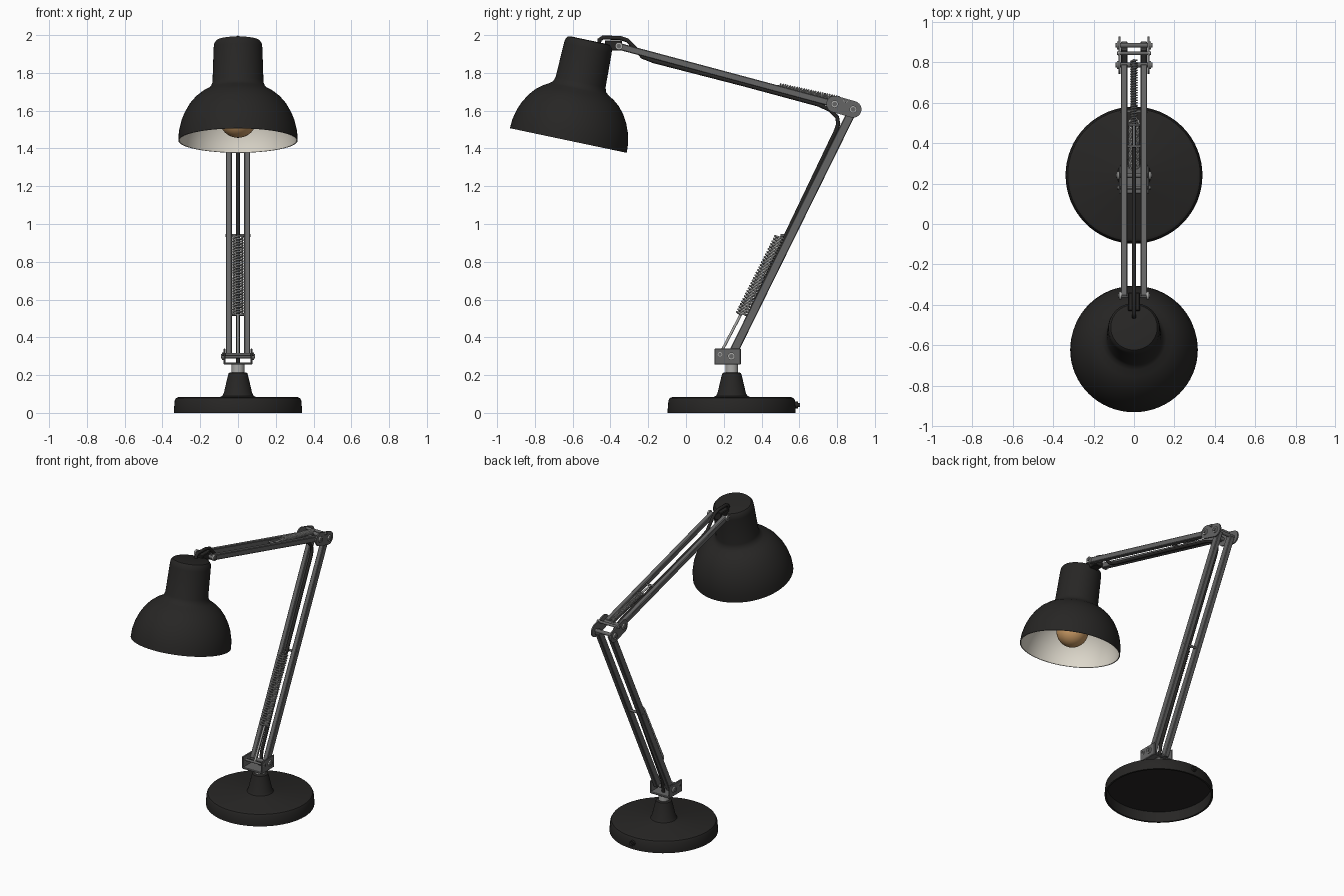
import bpy, bmesh, math
from mathutils import Vector, Matrix

if "Cube" in bpy.data.objects:
    bpy.data.objects.remove(bpy.data.objects["Cube"])


def material(name, c):
    m = bpy.data.materials.new(name)
    m.diffuse_color = (*c, 1)
    m.use_nodes = True
    m.node_tree.nodes["Principled BSDF"].inputs["Base Color"].default_value = m.diffuse_color
    return m


BLACK = material("black_enamel", (0.02, 0.019, 0.018))
STEEL = material("dark_steel", (0.13, 0.13, 0.13))
LIGHT = material("bright_steel", (0.4, 0.4, 0.39))
CREAM = material("cream_lining", (0.75, 0.71, 0.62))
AMBER = material("amber_glass", (0.6, 0.33, 0.13))


def finish(ob, mat, smooth=True):
    ob.data.materials.append(mat)
    if smooth:
        bpy.ops.object.select_all(action='DESELECT')
        ob.select_set(True)
        bpy.context.view_layer.objects.active = ob
        bpy.ops.object.shade_smooth_by_angle(angle=math.radians(35))
    return ob


def from_bmesh(name, bm, mat, smooth=True):
    bmesh.ops.recalc_face_normals(bm, faces=bm.faces)
    me = bpy.data.meshes.new(name)
    bm.to_mesh(me)
    bm.free()
    ob = bpy.data.objects.new(name, me)
    bpy.context.collection.objects.link(ob)
    return finish(ob, mat, smooth)


def lathe(name, profile, mat, matrix, n=48):
    bm = bmesh.new()
    vs = [bm.verts.new((r, 0, z)) for r, z in profile]
    es = [bm.edges.new(p) for p in zip(vs, vs[1:])]
    bmesh.ops.spin(bm, geom=vs + es, cent=(0, 0, 0), axis=(0, 0, 1),
                   angle=math.tau, steps=n)
    bmesh.ops.remove_doubles(bm, verts=bm.verts, dist=1e-5)
    ob = from_bmesh(name, bm, mat)
    ob.matrix_world = matrix
    return ob


def rod(name, a, b, r, mat, n=16):
    a, b = Vector(a), Vector(b)
    d = b - a
    bm = bmesh.new()
    bmesh.ops.create_cone(bm, cap_ends=True, segments=n, radius1=r, radius2=r, depth=d.length,
                          matrix=Matrix.Translation((a + b) / 2) @ d.to_track_quat('Z', 'Y').to_matrix().to_4x4())
    return from_bmesh(name, bm, mat)


def bar(name, x, a, b, w, h, mat):
    # rectangular bar in the yz plane from a to b
    d = Vector((0, b[0] - a[0], b[1] - a[1]))
    rot = Matrix.Rotation(math.atan2(d.z, d.y), 4, 'X')
    bm = bmesh.new()
    bmesh.ops.create_cube(bm, size=1, matrix=Matrix.Translation((x, (a[0] + b[0]) / 2, (a[1] + b[1]) / 2))
                          @ rot @ Matrix.Diagonal((w, d.length, h, 1)))
    bmesh.ops.bevel(bm, geom=bm.edges[:], offset=0.004, segments=1, affect='EDGES')
    return from_bmesh(name, bm, mat, False)


def tube(name, pts, r, mat):
    cu = bpy.data.curves.new(name, 'CURVE')
    cu.dimensions = '3D'
    cu.bevel_depth, cu.bevel_resolution, cu.use_fill_caps = r, 2, True
    s = cu.splines.new('POLY')
    s.points.add(len(pts) - 1)
    for p, q in zip(s.points, pts):
        p.co = (*q, 1)
    ob = bpy.data.objects.new(name, cu)
    bpy.context.collection.objects.link(ob)
    cu.materials.append(mat)
    return ob


def spring(name, a, b, r, turns, wire):
    a, b = Vector(a), Vector(b)
    q = (b - a).to_track_quat('Z', 'Y')
    n = turns * 12
    tube(name, [a.lerp(b, i / n) + q @ Vector((r * math.cos(i * math.tau / 12), r * math.sin(i * math.tau / 12), 0))
                for i in range(n + 1)], wire, LIGHT)


def bolt(name, y, z, half, r=0.012, head=0.02):
    rod(name, (-half, y, z), (half, y, z), r, STEEL)
    for s in (-1, 1):
        rod(name + "_head", (s * (half - 0.018), y, z), (s * (half - 0.006), y, z), head, LIGHT)


# base: hollow weighted disc, cone neck and post
base_at = Matrix.Translation((0, 0.242, 0))
lathe("base", [(0, 0.07), (0.325, 0.07), (0.327, 0), (0.339, 0), (0.339, 0.02), (0.335, 0.065), (0.328, 0.078),
               (0.312, 0.085), (0.095, 0.085), (0.083, 0.09), (0.075, 0.105), (0.054, 0.195), (0.049, 0.21),
               (0.04, 0.215), (0, 0.215)], BLACK, base_at, 64)
rod("post", (0, 0.242, 0.21), (0, 0.242, 0.262), 0.034, LIGHT, 24)
rod("cable_gland", (0, 0.57, 0.042), (0, 0.592, 0.042), 0.018, BLACK)
rod("cable_stub", (0, 0.58, 0.042), (0, 0.604, 0.042), 0.011, BLACK)

# joints of the two arms (y, z)
FOOT, ELBOW_LOW, ELBOW_UP, HEAD = (0.24, 0.30), (0.885, 1.607), (0.787, 1.635), (-0.36, 1.942)

# lower swivel bracket
bar("bracket_floor", 0, (0.15, 0.261), (0.29, 0.261), 0.15, 0.012, STEEL)
for s in (-1, 1):
    bar("bracket_side", s * 0.071, (0.15, 0.298), (0.29, 0.298), 0.009, 0.086, STEEL)
bolt("foot_bolt", *FOOT, 0.09)
bolt("spring_anchor", 0.18, 0.31, 0.084, 0.008, 0.012)

# arm bars and elbow plates
for s in (-1, 1):
    bar("lower_arm", s * 0.048, FOOT, ELBOW_LOW, 0.032, 0.046, STEEL)
    bar("upper_arm", s * 0.049, ELBOW_UP, HEAD, 0.032, 0.036, STEEL)
    bm = bmesh.new()
    ang = math.atan2(ELBOW_LOW[1] - ELBOW_UP[1], ELBOW_LOW[0] - ELBOW_UP[0])
    outline = []
    for c, start in ((ELBOW_LOW, ang - math.pi / 2), (ELBOW_UP, ang + math.pi / 2)):
        for i in range(13):
            t = start + math.pi * i / 12
            outline.append(bm.verts.new((s * 0.067, c[0] + 0.044 * math.cos(t), c[1] + 0.044 * math.sin(t))))
    face = bm.faces.new(outline)
    ext = bmesh.ops.extrude_face_region(bm, geom=[face])
    bmesh.ops.translate(bm, vec=(s * 0.009, 0, 0), verts=[v for v in ext['geom'] if isinstance(v, bmesh.types.BMVert)])
    from_bmesh("elbow_plate", bm, STEEL)
bolt("elbow_bolt_lower", *ELBOW_LOW, 0.091)
bolt("elbow_bolt_upper", *ELBOW_UP, 0.091)
bolt("elbow_pin", 0.845, 1.653, 0.085, 0.009, 0.011)

# tension springs with their rods and cross pins
spring("lower_spring", (0, 0.29, 0.52), (0, 0.5, 0.935), 0.026, 30, 0.005)
rod("lower_spring_rod", (0, 0.18, 0.31), (0, 0.29, 0.52), 0.007, LIGHT)
rod("lower_spring_cap", (-0.032, 0.29, 0.52), (0.032, 0.29, 0.52), 0.006, STEEL)
rod("lower_spring_hook", (0, 0.5, 0.94), (0, 0.56, 0.94), 0.007, STEEL)
rod("lower_spring_pin", (-0.066, 0.557, 0.94), (0.066, 0.557, 0.94), 0.008, STEEL)
spring("upper_spring", (0, 0.81, 1.66), (0, 0.49, 1.729), 0.015, 26, 0.004)
rod("upper_spring_rod", (0, 0.5, 1.727), (0, 0.385, 1.745), 0.006, LIGHT)
rod("upper_spring_cap", (-0.03, 0.49, 1.729), (0.03, 0.49, 1.729), 0.006, STEEL)
rod("upper_spring_pin", (-0.065, 0.385, 1.745), (0.065, 0.385, 1.745), 0.007, STEEL)

# shade, tilted forward about its rim centre
shade_at = Matrix.Translation((0, -0.623, 1.442)) @ Matrix.Rotation(math.radians(-11.9), 4, 'X')
outer = [(0.316, 0), (0.313, 0.05), (0.3, 0.105), (0.282, 0.15), (0.256, 0.195), (0.225, 0.232), (0.19, 0.26),
         (0.16, 0.277), (0.143, 0.292), (0.135, 0.315), (0.129, 0.5), (0.126, 0.525), (0.115, 0.539), (0.1, 0.542), (0, 0.542)]
lathe("shade", outer, BLACK, shade_at, 64)
inner = [(r - 0.006, max(z - 0.005, 0)) for r, z in outer[:-1]] + [(0, 0.537)]
lathe("shade_lining", [(0.316, 0)] + inner, CREAM, shade_at, 64)

# bulb and socket
lathe("bulb", [(0.1 * math.sin(a), 0.117 - 0.1 * math.cos(a)) for a in [math.pi * i / 16 for i in range(14)]]
      + [(0.045, 0.24), (0.04, 0.29)], AMBER, shade_at, 32)
lathe("socket", [(0, 0.28), (0.05, 0.28), (0.055, 0.3), (0.055, 0.53), (0, 0.53)], CREAM, shade_at, 32)

# head hinge
bar("head_block", 0, (-0.43, 1.945), (-0.34, 1.945), 0.06, 0.055, BLACK)
bolt("head_bolt", -0.355, 1.942, 0.08)

# cable running from the shade along both arms into the neck
tube("cable", [(0, y, z) for y, z in [
    (-0.46, 1.95), (-0.458, 1.975), (-0.44, 1.987), (-0.35, 1.985), (-0.31, 1.972), (-0.27, 1.93), (-0.23, 1.885),
    (-0.17, 1.862), (0.3, 1.741), (0.7, 1.633), (0.765, 1.603), (0.8, 1.565), (0.806, 1.53), (0.795, 1.495),
    (0.52, 0.92), (0.26, 0.36), (0.242, 0.25)]], 0.011, BLACK)
